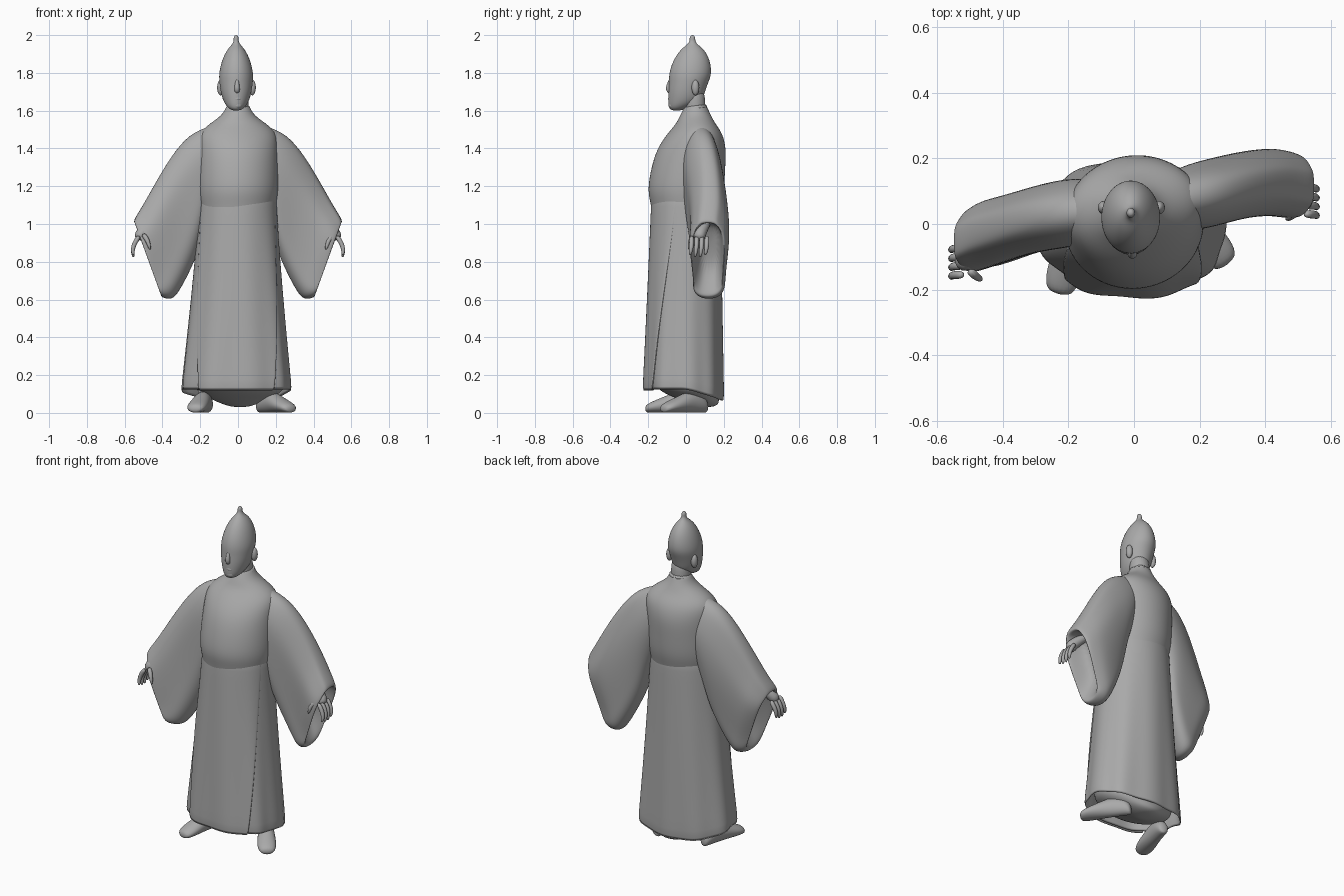
import bpy
import bmesh
import math
from mathutils import Vector

cube = bpy.data.objects.get("Cube")
if cube:
    bpy.data.objects.remove(cube, do_unlink=True)

# Single plain material
grey = bpy.data.materials.new("plain grey")
grey.use_nodes = True
COLOR = (0.4, 0.4, 0.4, 1)
grey.diffuse_color = COLOR
grey.node_tree.nodes["Principled BSDF"].inputs["Base Color"].default_value = COLOR

YAW = 0.17  # the chest is turned a little towards its left
SIDE = Vector((math.cos(YAW), math.sin(YAW), 0))
BACK = Vector((-math.sin(YAW), math.cos(YAW), 0))
X, Y, Z = Vector((1, 0, 0)), Vector((0, 1, 0)), Vector((0, 0, 1))


def boxy(w, power):
    return math.copysign(abs(w) ** power, w)


def ring(center, u, v, n=24, ripple=0, phase=0, power=1):
    """Ellipse of points around a center; power under 1 makes it boxy."""
    points = []
    for i in range(n):
        a = math.tau * i / n
        r = 1 + ripple * math.sin(5 * a + phase)
        points.append(Vector(center) + u * boxy(math.cos(a), power)
                      + v * boxy(math.sin(a), power) * r)
    return points


def loft(name, rings, closed=True, thickness=0, levels=2):
    """Skin a list of equal point rows; solid forms are capped at both ends."""
    bm = bmesh.new()
    rows = [[bm.verts.new(p) for p in row] for row in rings]
    n = len(rows[0])
    for low, high in zip(rows, rows[1:]):
        for i in range(n if closed else n - 1):
            j = (i + 1) % n
            bm.faces.new((low[i], low[j], high[j], high[i]))
    if not thickness:
        bm.faces.new(rows[0][::-1])
        bm.faces.new(rows[-1])
    bmesh.ops.recalc_face_normals(bm, faces=bm.faces)
    mesh = bpy.data.meshes.new(name)
    bm.to_mesh(mesh)
    bm.free()
    for poly in mesh.polygons:
        poly.use_smooth = True
    mesh.materials.append(grey)
    obj = bpy.data.objects.new(name, mesh)
    bpy.context.collection.objects.link(obj)
    if thickness:
        solid = obj.modifiers.new("cloth thickness", "SOLIDIFY")
        solid.thickness = thickness
        solid.offset = 0
    sub = obj.modifiers.new("smooth", "SUBSURF")
    sub.levels = sub.render_levels = levels


def stack(name, sections, side=X, back=Y, cx=0):
    """Upright form from sections of height, y center, half width, half depth."""
    loft(name, [ring((cx, cy, z), side * rx, back * ry) for z, cy, rx, ry in sections])


def tube(name, points, radii, n=10):
    """Tapered tube along a path."""
    pts = [Vector(p) for p in points]
    rings = []
    for i, p in enumerate(pts):
        d = (pts[min(i + 1, len(pts) - 1)] - pts[max(i - 1, 0)]).normalized()
        u = d.cross(Y if abs(d.y) < 0.8 else X).normalized()
        rings.append(ring(p, u * radii[i], d.cross(u) * radii[i], n))
    loft(name, rings, levels=1)


def blob(name, center, size):
    """Small smooth ellipsoid."""
    rings = []
    for i in range(7):
        a = math.pi * (0.04 + 0.92 * i / 6)
        rings.append(ring(Vector(center) - Z * size[2] * math.cos(a),
                          X * size[0] * math.sin(a), Y * size[1] * math.sin(a), 12))
    loft(name, rings, levels=1)


# Robe upper body
stack("robe_torso", [
    (1.0, -0.005, 0.19, 0.17), (1.08, -0.003, 0.2, 0.18),
    (1.13, -0.002, 0.209, 0.192), (1.19, 0, 0.217, 0.204),
    (1.3, 0.012, 0.215, 0.197), (1.4, 0.03, 0.213, 0.184),
    (1.48, 0.048, 0.212, 0.145), (1.53, 0.052, 0.155, 0.103),
    (1.57, 0.05, 0.092, 0.085), (1.61, 0.052, 0.066, 0.064),
    (1.64, 0.055, 0.055, 0.05)], SIDE, BACK)


def skirt(name, start, end, hem, flare, n, closed):
    """Hanging cloth; start and end angles are functions of the way down."""
    rows, steps, waist = [], 9, 1.15
    for k in range(steps + 1):
        t = k / steps
        row = []
        for i in range(n):
            a = start(t) + (end(t) - start(t)) * i / (n if closed else n - 1)
            r = (1 + flare * t) * (1 + 0.022 * t * math.sin(9 * a + 1))
            # The left half is squarer than the right
            power = 1 - 0.2 * t * max(0, math.cos(a)) ** 0.5
            x = (0.198 + 0.09 * t ** 1.2) * r * boxy(math.cos(a), power) - 0.012 * t
            y = (0.178 + 0.026 * t) * r * boxy(math.sin(a), power) - 0.01 * t
            row.append(Vector((x, y, waist + (hem(a) - waist) * t)))
        rows.append(row)
    loft(name, rows, closed, 0.01, 1)


# Skirt with a hem that drops at the back, and the overlapping front panel
skirt("robe_skirt", lambda t: 0, lambda t: math.tau,
      lambda a: 0.12 - 0.06 * max(0, math.sin(a)), 0, 64, True)
skirt("front_panel", lambda t: math.radians(-165 + 33 * t),
      lambda t: math.radians(-14 - 36 * t), lambda a: 0.115, 0.05, 32, False)

# Gathered lining that sags below the hem
stack("skirt_lining", [
    (0.03, 0.1, 0.035, 0.04), (0.045, 0.1, 0.09, 0.075), (0.075, 0.065, 0.16, 0.11),
    (0.11, 0.02, 0.225, 0.155), (0.16, 0, 0.255, 0.175), (0.3, 0, 0.23, 0.165)], cx=0.01)

# Wide sleeves: top edge, bottom edge and half thickness from shoulder to cuff
SLEEVE = [
    ((0.04, 1.545), (0.1, 1.2), 0.08), ((0.18, 1.515), (0.165, 1.04), 0.105),
    ((0.28, 1.46), (0.2, 0.87), 0.105), ((0.375, 1.33), (0.26, 0.735), 0.1),
    ((0.46, 1.18), (0.325, 0.615), 0.1), ((0.51, 1.09), (0.36, 0.598), 0.1),
    ((0.555, 1.02), (0.405, 0.61), 0.09)]
DEPTH = {"left": (0.065, 0.08, 0.095, 0.118, 0.128, 0.122, 0.115),
         "right": (0.05, 0.035, 0.025, 0.006, -0.02, -0.032, -0.055)}

for label, sign in (("left", 1), ("right", -1)):
    rings, centers = [], []
    for k, ((tx, tz), (bx, bz), th) in enumerate(SLEEVE):
        y = DEPTH[label][k]
        top, low = Vector((tx * sign, y, tz)), Vector((bx * sign, y, bz))
        mid, half = (top + low) / 2, (top - low) / 2
        centers.append(mid)
        rings.append(ring(mid, half, Y * th, 24, 0.02 * k, 0.3 * k, 1 - 0.06 * k))
    # Hollow cuff
    for shrink, inward in ((0.92, 0.0), (0.75, 0.5), (0.5, 1.0)):
        rings.append(ring(mid.lerp(centers[-3], inward), half * shrink,
                          Y * th * shrink, power=0.7))
    loft(label + "_sleeve", rings)

    # Hand: wrist and palm, four hanging fingers and a thumb
    hy = 0.07 if sign > 0 else -0.115
    tube(label + "_palm", [(0.43 * sign, y, 1.02), (0.48 * sign, (y + hy) / 2, 0.98),
                           (0.515 * sign, hy, 0.945), (0.53 * sign, hy, 0.915)],
         (0.026, 0.028, 0.038, 0.026))
    for f in range(4):
        fy = hy - 0.04 + 0.027 * f
        drop = 0.012 * abs(f - 1.5)
        tube(f"{label}_finger_{f + 1}",
             [(0.52 * sign, fy, 0.94), (0.548 * sign, fy, 0.9),
              (0.56 * sign, fy - 0.004, 0.86), (0.553 * sign, fy - 0.01, 0.815 + drop)],
             (0.014, 0.014, 0.012, 0.007), 8)
    tube(label + "_thumb",
         [(0.505 * sign, hy - 0.025, 0.95), (0.475 * sign, hy - 0.05, 0.91),
          (0.465 * sign, hy - 0.055, 0.86)], (0.017, 0.013, 0.007), 8)

    # Ear and collar edge
    blob(label + "_ear", (0.084 * sign - 0.008, 0.05, 1.722), (0.02, 0.022, 0.042))
    tube(label + "_collar",
         [(0, 0.11, 1.62), (0.045 * sign, 0.092, 1.622), (0.065 * sign, 0.05, 1.615),
          (0.045 * sign, 0, 1.592), (0.004 * sign, -0.035, 1.56)],
         (0.01, 0.01, 0.01, 0.009, 0.007))

# Feet and ankles, each from heel to toe
FOOT = [(0, 0.02, 0.05), (0.08, 0.04, 0.095), (0.35, 0.044, 0.125),
        (0.62, 0.053, 0.09), (0.88, 0.054, 0.06), (1, 0.033, 0.04)]
for label, heel, toe in (("left", (0.11, 0.11, 0), (0.285, -0.125, 0)),
                         ("right", (-0.16, 0.07, 0), (-0.23, -0.215, 0))):
    heel, toe = Vector(heel), Vector(toe)
    across = (toe - heel).cross(Z).normalized()
    loft(label + "_foot", [ring(heel.lerp(toe, s) + Z * h / 2, across * w, Z * h / 2, 16)
                           for s, w, h in FOOT])
    ankle = heel.lerp(toe, 0.25)
    tube(label + "_ankle", [ankle + Z * 0.05, ankle + Z * 0.15, ankle * 0.9 + Z * 0.2],
         (0.038, 0.04, 0.045))

# Neck, then the head flowing into a close pointed cap with a small knob
stack("neck", [(1.54, 0.05, 0.056, 0.055), (1.64, 0.048, 0.056, 0.055),
               (1.72, 0.04, 0.058, 0.058)])
stack("head_and_cap", [
    (1.6, -0.05, 0.02, 0.025), (1.615, -0.04, 0.045, 0.052),
    (1.65, -0.004, 0.069, 0.091), (1.7, 0.003, 0.083, 0.098),
    (1.75, 0.014, 0.089, 0.105), (1.79, 0.022, 0.092, 0.113),
    (1.84, 0.027, 0.083, 0.106), (1.89, 0.032, 0.066, 0.086),
    (1.93, 0.034, 0.042, 0.056), (1.953, 0.034, 0.019, 0.023),
    (1.972, 0.034, 0.012, 0.014), (1.985, 0.034, 0.014, 0.016),
    (2.0, 0.034, 0.008, 0.008)], cx=-0.01)
tube("nose", [(-0.005, -0.078, 1.775), (-0.005, -0.092, 1.735),
              (-0.005, -0.094, 1.712), (-0.005, -0.08, 1.692)],
     (0.008, 0.013, 0.017, 0.012))
blob("lips", (-0.005, -0.082, 1.663), (0.026, 0.014, 0.012))
blob("chin", (-0.005, -0.072, 1.628), (0.03, 0.022, 0.02))
